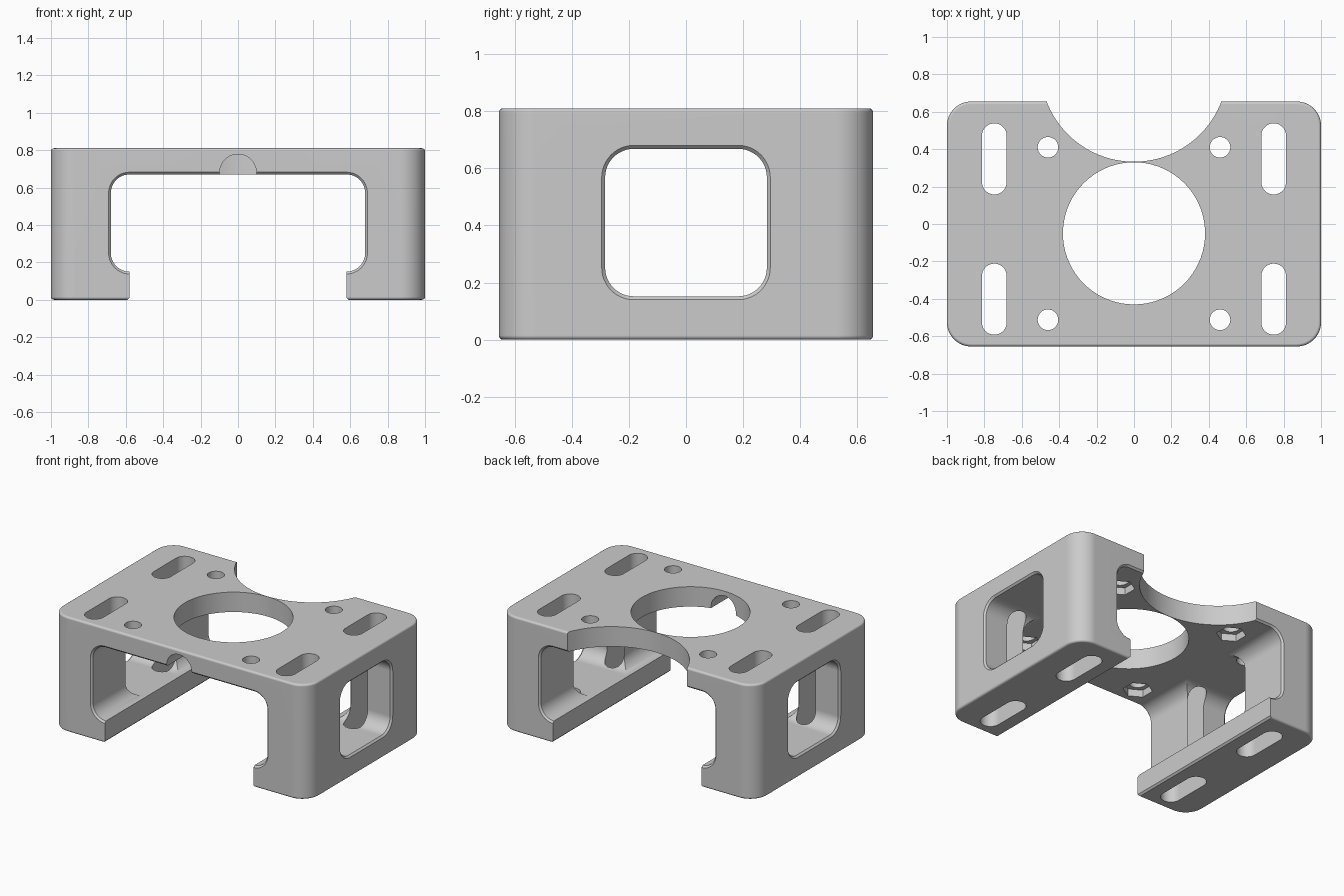
import bpy, bmesh, math

cube = bpy.data.objects.get("Cube")
if cube:
    bpy.data.objects.remove(cube, do_unlink=True)

grey = bpy.data.materials.new("plain grey")
grey.use_nodes = True
grey.diffuse_color = (0.6, 0.6, 0.6, 1)
grey.node_tree.nodes["Principled BSDF"].inputs["Base Color"].default_value = (0.6, 0.6, 0.6, 1)


def rounded_rect(hw, hh, r, steps=12):
    """Outline of a rectangle with rounded corners, counter-clockwise."""
    pts = []
    for i, (sx, sy) in enumerate([(1, 1), (-1, 1), (-1, -1), (1, -1)]):
        for k in range(steps + 1):
            a = math.pi / 2 * (i + k / steps)
            pts.append((sx * (hw - r) + r * math.cos(a), sy * (hh - r) + r * math.sin(a)))
    return pts


def polygon(r, n, turn=0.0):
    angles = [turn + 2 * math.pi * i / n for i in range(n)]
    return [(r * math.cos(a), r * math.sin(a)) for a in angles]


def loft(name, sections, axis="z", centre=(0, 0)):
    """Solid through (position, outline) sections along one axis."""
    place = {"x": lambda u, v, w: (w, u, v),
             "y": lambda u, v, w: (u, w, v),
             "z": lambda u, v, w: (u, v, w)}[axis]
    bm = bmesh.new()
    rings = [[bm.verts.new(place(u + centre[0], v + centre[1], w)) for u, v in pts]
             for w, pts in sections]
    n = len(rings[0])
    for a, b in zip(rings, rings[1:]):
        for i in range(n):
            j = (i + 1) % n
            bm.faces.new((a[i], a[j], b[j], b[i]))
    bm.faces.new(rings[0])
    bm.faces.new(rings[-1])
    bmesh.ops.remove_doubles(bm, verts=bm.verts[:], dist=1e-5)
    bmesh.ops.recalc_face_normals(bm, faces=bm.faces[:])
    mesh = bpy.data.meshes.new(name)
    bm.to_mesh(mesh)
    bm.free()
    mesh.materials.append(grey)
    obj = bpy.data.objects.new(name, mesh)
    bpy.context.collection.objects.link(obj)
    return obj


def rect_loft(name, hw, hh, r, stations, axis="z", centre=(0, 0)):
    """Rounded rectangle loft; each station is (position, outward growth)."""
    return loft(name, [(w, rounded_rect(hw + g, hh + g, r + g)) for w, g in stations], axis, centre)


def select(obj):
    bpy.ops.object.select_all(action="DESELECT")
    obj.select_set(True)
    bpy.context.view_layer.objects.active = obj


def cut(cutter):
    select(body)
    mod = body.modifiers.new("cut", "BOOLEAN")
    mod.operation, mod.solver, mod.object = "DIFFERENCE", "EXACT", cutter
    bpy.ops.object.modifier_apply(modifier=mod.name)
    bpy.data.objects.remove(cutter, do_unlink=True)


# Outer block with rounded corners and softly rounded rims
H, SOFT = 0.81, 0.015
rim = [(SOFT * (1 - math.cos(a)), SOFT * (1 - math.sin(a)))
       for a in (math.pi / 2 * k / 4 for k in range(5))]
low = [(SOFT - SOFT * math.sin(math.pi / 2 * k / 4),
        -SOFT + SOFT * math.cos(math.pi / 2 * k / 4)) for k in range(5)]
low = [(z, -inset) for z, inset in rim[::-1]]
low = [(SOFT * (1 - math.cos(math.pi / 2 * k / 4)),
        -SOFT * (1 - math.sin(math.pi / 2 * k / 4))) for k in range(5)]
high = [(H - z, g) for z, g in reversed(low)]
body = rect_loft("mount_bracket", 1.0, 0.655, 0.13, low + high)

# Channel from front to back, and its opening between the two feet
E = 0.012
cut(rect_loft("channel", 0.68, 0.26, 0.1,
              [(-0.655 - E, 2 * E), (-0.655 + E, 0), (0.655 - E, 0), (0.655 + E, 2 * E)],
              "y", (0, 0.41)))
cut(rect_loft("foot_gap", 0.58, 0.8, 0.01, [(-E, 2 * E), (E, 0), (0.4, 0)]))

# Side windows
cut(rect_loft("side_window", 0.283, 0.258, 0.1,
              [(-1 - E, 2 * E), (-1 + E, 0), (1 - E, 0), (1 + E, 2 * E)], "x", (0, 0.41)))

# Large centre bore, rear scoop and front cable groove
cut(loft("centre_bore", [(w, polygon(0.38, 72)) for w in (0.5, 1)], "z", (0, -0.05)))
cut(loft("rear_scoop", [(w, polygon(0.5, 96)) for w in (0.5, 1)], "z", (0, 0.833)))
cut(loft("cable_groove", [(w, polygon(0.098, 40)) for w in (-0.8, -0.1)], "y", (0, 0.68)))

# Mounting slots through walls and feet, screw holes with nut pockets below
for side in (-1, 1):
    for y in (0.348, -0.402):
        cut(rect_loft("slot", 0.066, 0.19, 0.066, [(-0.1, 0), (1, 0)], "z", (side * 0.747, y)))
    for y in (0.41, -0.512):
        spot = (side * 0.46, y)
        cut(loft("screw_hole", [(w, polygon(0.055, 32)) for w in (0.5, 1)], "z", spot))
        cut(loft("nut_pocket", [(w, polygon(0.095, 6, math.pi / 6)) for w in (0.5, 0.72)], "z", spot))

# Smooth curved walls while keeping flat faces flat
select(body)
bpy.ops.object.shade_smooth_by_angle(angle=math.radians(32))
weighted = body.modifiers.new("flat_faces", "WEIGHTED_NORMAL")
weighted.keep_sharp = True
